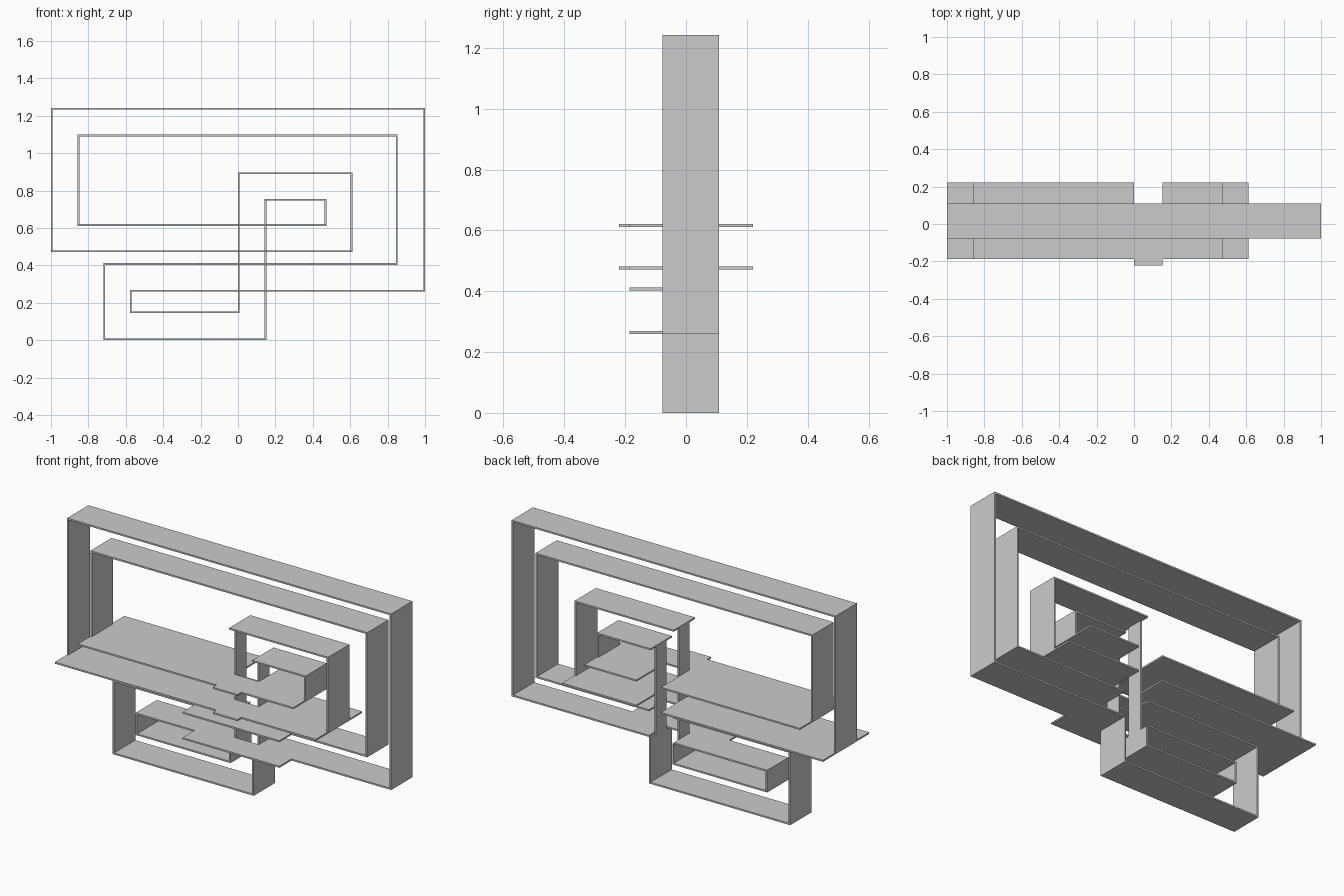
import bpy, bmesh

if "Cube" in bpy.data.objects:
    bpy.data.objects.remove(bpy.data.objects["Cube"])

T = 0.009                      # board thickness
Y0, Y1 = -0.078, 0.109         # normal board depth
N0, N1 = -0.031, 0.062         # depth of the narrow crossing uprights
XA, XB = 0.004, 0.147          # the two crossing uprights
XL, XR = XA - T / 2, XB + T / 2


def board(name, outline, place, axis):
    """Extrude a flat outline: axis 'z' takes (x, y), axis 'x' takes (y, z)."""
    bm = bmesh.new()
    pos = place - T / 2
    if axis == 'z':
        verts = [bm.verts.new((a, b, pos)) for a, b in outline]
        move = (0, 0, T)
    else:
        verts = [bm.verts.new((pos, a, b)) for a, b in outline]
        move = (T, 0, 0)
    face = bm.faces.new(verts)
    new = bmesh.ops.extrude_face_region(bm, geom=[face])['geom']
    bmesh.ops.translate(bm, vec=move, verts=[g for g in new if isinstance(g, bmesh.types.BMVert)])
    bmesh.ops.recalc_face_normals(bm, faces=bm.faces)
    mesh = bpy.data.meshes.new(name)
    bm.to_mesh(mesh)
    bm.free()
    bpy.context.collection.objects.link(bpy.data.objects.new(name, mesh))


def rect(a0, b0, a1, b1):
    return [(a0, b0), (a1, b0), (a1, b1), (a0, b1)]


# Plain horizontal shelves: x start, x end, height
for name, x0, x1, z in [
    ("outer_top", -0.996, 0.996, 1.238), ("inner_top", -0.853, 0.848, 1.094),
    ("small_outer_top", XA, 0.607, 0.892), ("small_inner_top", XB, 0.468, 0.75),
    ("lower_inner_shelf", -0.573, XA, 0.149), ("base_shelf", -0.715, XB, T / 2),
]:
    board(name, rect(x0 - T / 2, Y0, x1 + T / 2, Y1), z, 'z')

# Plain side boards: x, bottom, top
for name, x, z0, z1 in [
    ("outer_left_side", -0.996, 0.476, 1.238), ("outer_right_side", 0.996, 0.264, 1.238),
    ("inner_left_side", -0.853, 0.616, 1.094), ("inner_right_side", 0.848, 0.407, 1.094),
    ("small_outer_side", 0.607, 0.476, 0.892), ("small_inner_side", 0.468, 0.616, 0.75),
    ("lower_outer_side", -0.715, T / 2, 0.407), ("lower_inner_side", -0.573, 0.149, 0.264),
]:
    board(name, rect(Y0, z0 - T / 2, Y1, z1 + T / 2), x, 'x')

# Crossing uprights: full depth at the foot, narrow above the low long shelf
for name, x, z0, z1 in [("left_upright", XA, 0.149, 0.892), ("right_upright", XB, T / 2, 0.75)]:
    s = 0.264 - T / 2
    board(name, [(Y0, z0 - T / 2), (Y1, z0 - T / 2), (Y1, s), (N1, s), (N1, z1),
                 (N0, z1), (N0, s), (Y0, s)], x, 'x')

# Wide shelves: front tongue, and a back slot around the uprights
for name, x0, x1, z in [("wide_upper_shelf", -0.853, 0.468, 0.616),
                        ("wide_lower_shelf", -0.996, 0.607, 0.476)]:
    a, b, f, r = x0 - T / 2, x1 + T / 2, -0.187, 0.221
    board(name, [(a, f), (XL, f), (XL, -0.221), (XR, -0.221), (XR, f), (b, f),
                 (b, r), (XR, r), (XR, N0), (XL, N0), (XL, r), (a, r)], z, 'z')

# Long shelves: widened toward the front where they pass the uprights
for name, x0, x1, z in [("long_upper_shelf", -0.715, 0.848, 0.407),
                        ("long_lower_shelf", -0.573, 0.996, 0.264)]:
    a, b, f = x0 - T / 2, x1 + T / 2, -0.185
    board(name, [(a, Y0), (-0.213, Y0), (-0.213, f), (0.385, f), (0.385, Y0), (b, Y0),
                 (b, Y1), (XR, Y1), (XR, N0), (XL, N0), (XL, Y1), (a, Y1)], z, 'z')
